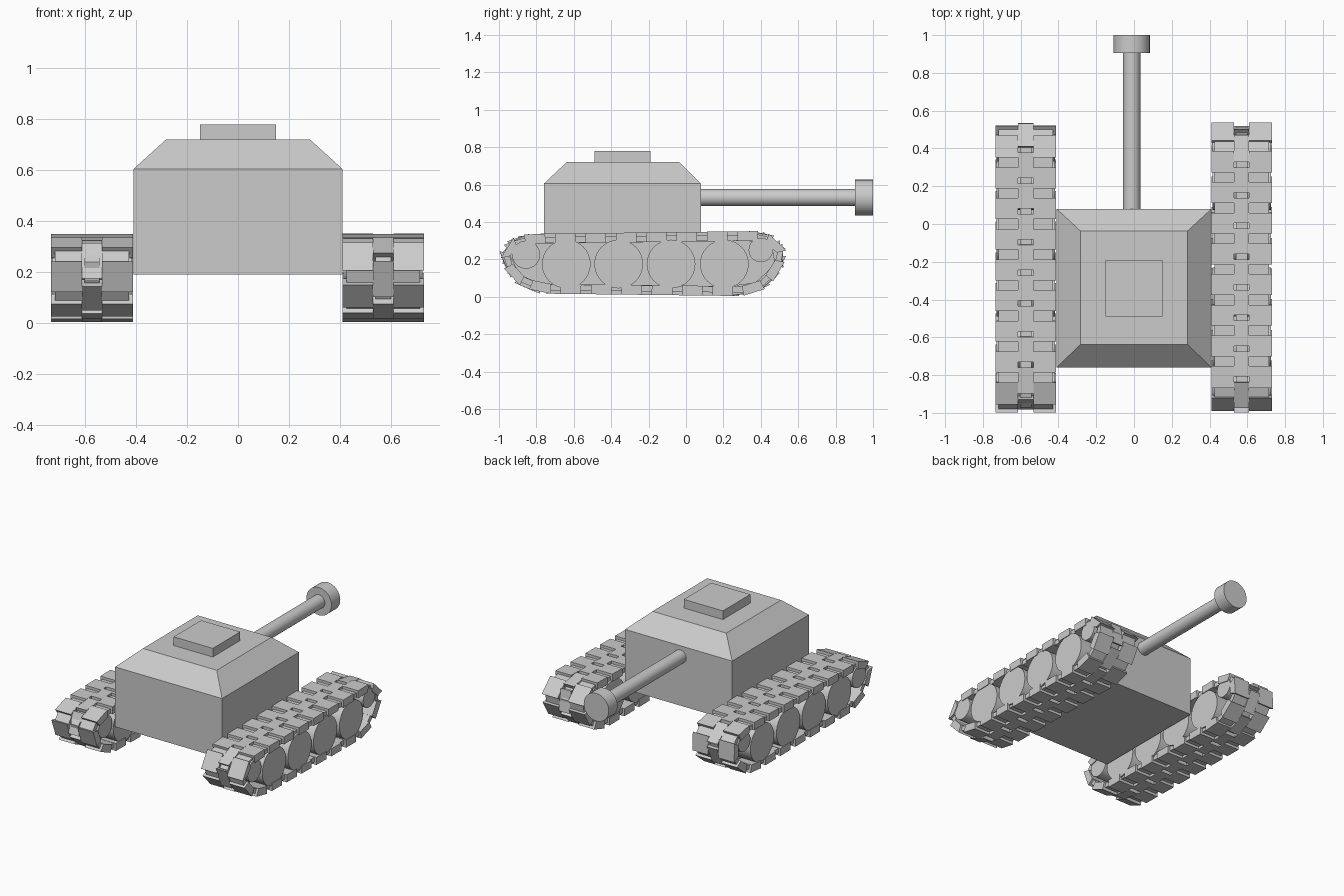
import bpy, bmesh, math
from mathutils import Vector

if "Cube" in bpy.data.objects:
    bpy.data.objects.remove(bpy.data.objects["Cube"])


def finish(name, bm):
    bmesh.ops.recalc_face_normals(bm, faces=bm.faces)
    me = bpy.data.meshes.new(name)
    bm.to_mesh(me)
    bm.free()
    ob = bpy.data.objects.new(name, me)
    bpy.context.collection.objects.link(ob)
    return ob


def loft_rects(name, rects):
    """Stack rectangles (half width, y0, y1, z) into a closed solid."""
    bm = bmesh.new()
    rings = [[bm.verts.new(p) for p in ((-w, a, z), (w, a, z), (w, b, z), (-w, b, z))]
             for w, a, b, z in rects]
    for lo, hi in zip(rings, rings[1:]):
        for i in range(4):
            j = (i + 1) % 4
            bm.faces.new((lo[i], lo[j], hi[j], hi[i]))
    bm.faces.new(rings[0])
    bm.faces.new(rings[-1])
    return finish(name, bm)


def cylinder(name, centre, radius, depth, axis, sides=32):
    rot = (0, math.pi / 2, 0) if axis == 'X' else (math.pi / 2, 0, 0)
    bpy.ops.mesh.primitive_cylinder_add(vertices=sides, radius=radius, depth=depth,
                                        location=centre, rotation=rot)
    ob = bpy.context.object
    ob.name = name
    bpy.ops.object.shade_smooth_by_angle()


# Hull with sloped roof, and roof hatch
loft_rects("hull", [(0.41, -0.76, 0.08, 0.19), (0.41, -0.76, 0.08, 0.605),
                    (0.283, -0.637, -0.037, 0.72)])
loft_rects("roof_hatch", [(0.15, -0.49, -0.19, 0.715), (0.15, -0.49, -0.19, 0.78)])

# Gun barrel and muzzle
cylinder("gun_barrel", (-0.012, 0.485, 0.53), 0.046, 0.85, 'Y')
cylinder("muzzle", (-0.012, 0.952, 0.53), 0.096, 0.096, 'Y')

# Track centre line in the yz plane: forward along the top, back along the bottom
PATH = [Vector(p) for p in (
    (-0.85, 0.31), (0.40, 0.325), (0.475, 0.297), (0.513, 0.24), (0.495, 0.16),
    (0.42, 0.068), (0.30, 0.03), (-0.78, 0.043), (-0.90, 0.095), (-0.955, 0.17),
    (-0.972, 0.24), (-0.93, 0.287))]
SEGS = list(zip(PATH, PATH[1:] + PATH[:1]))
TOTAL = sum((b - a).length for a, b in SEGS)


def point_at(s):
    s %= TOTAL
    for a, b in SEGS:
        d = (b - a).length
        if s <= d:
            return a.lerp(b, s / d)
        s -= d
    return PATH[0]


def on_track(x, s, h):
    t = (point_at(s + 0.03) - point_at(s - 0.03)).normalized()
    p = point_at(s) + Vector((-t.y, t.x)) * h
    return (x, p.x, p.y)


def track_block(bm, x0, x1, s0, s1, h0, h1):
    """Box bent onto the track line."""
    ends = [[bm.verts.new(on_track(x, s, h)) for x, h in
             ((x0, h0), (x1, h0), (x1, h1), (x0, h1))] for s in (s0, s1)]
    a, b = ends
    for i in range(4):
        j = (i + 1) % 4
        bm.faces.new((a[i], a[j], b[j], b[i]))
    bm.faces.new(a)
    bm.faces.new(b)


LINKS = 20
PITCH = TOTAL / LINKS
for side, cx, phase in (("left", -0.573, 0.065), ("right", 0.57, 0.15)):
    # Interlocking track links: side pads, centre tongue, recessed hinges
    bm = bmesh.new()
    for i in range(LINKS):
        s = phase + i * PITCH
        for sg in (-1, 1):
            xs = sorted((cx + sg * 0.04, cx + sg * 0.16))
            track_block(bm, *xs, s, s + 0.11, -0.026, 0.026)
            xs = sorted((cx + sg * 0.04, cx + sg * 0.145))
            track_block(bm, *xs, s + 0.11, s + PITCH, -0.024, 0.008)
        track_block(bm, cx - 0.04, cx + 0.04, s + 0.055, s + PITCH + 0.026, -0.026, 0.026)
    finish(side + "_track_links", bm)

    # Inner frame plate joining the wheels
    bm = bmesh.new()
    face = bm.faces.new([bm.verts.new((cx - 0.03, p.x, p.y)) for p in PATH])
    res = bmesh.ops.extrude_face_region(bm, geom=[face])
    bmesh.ops.translate(bm, vec=(0.06, 0, 0),
                        verts=[v for v in res["geom"] if isinstance(v, bmesh.types.BMVert)])
    finish(side + "_track_frame", bm)

    # Road wheels and small end rollers
    for i, y in enumerate((-0.64, -0.36, -0.08, 0.205)):
        cylinder(f"{side}_road_wheel_{i + 1}", (cx, y, 0.175), 0.13, 0.31, 'X')
    cylinder(side + "_front_roller", (cx, -0.855, 0.225), 0.075, 0.31, 'X')
    cylinder(side + "_rear_roller", (cx, 0.40, 0.25), 0.065, 0.31, 'X')
